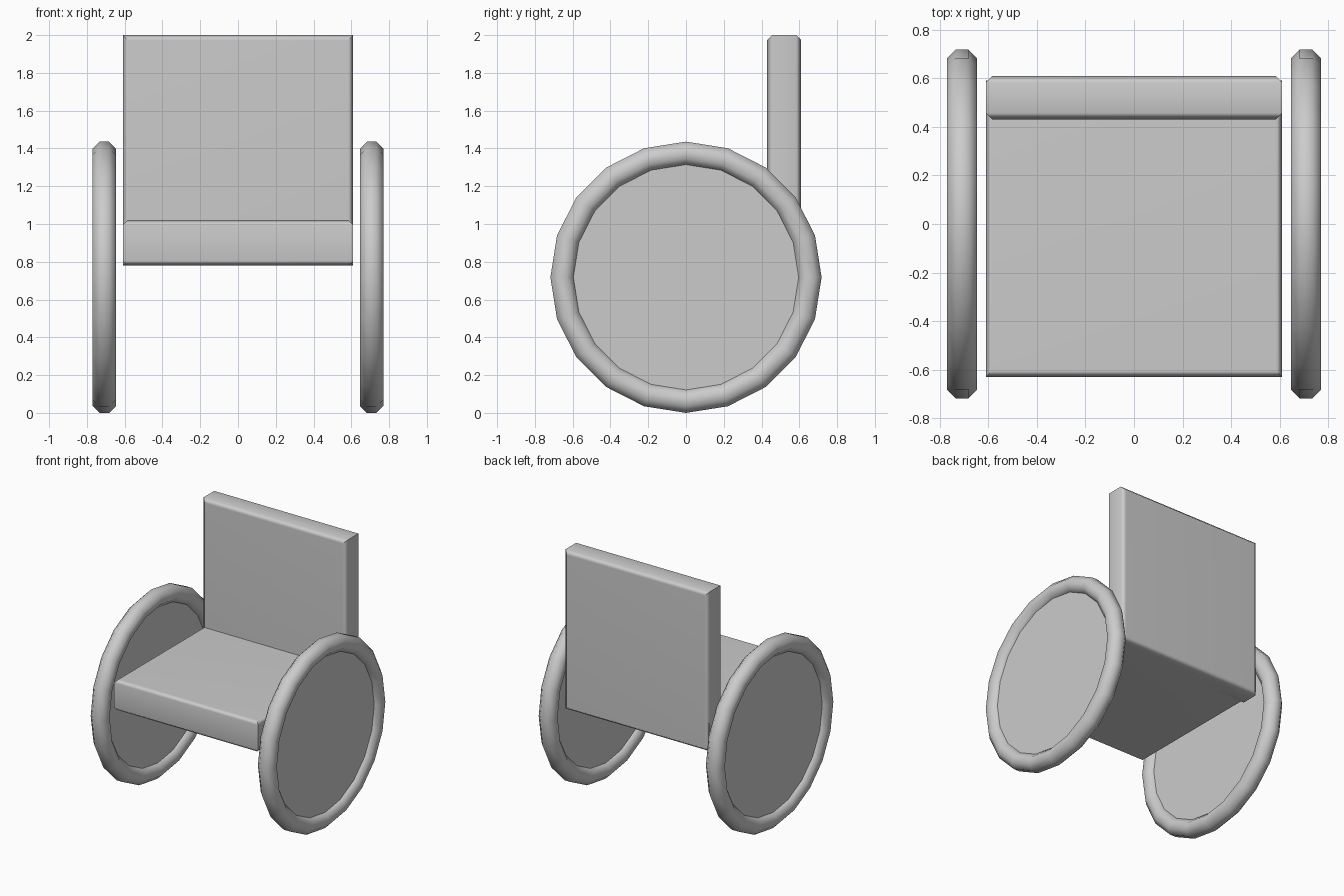
import bpy, bmesh, math
from mathutils import Matrix, Vector

if "Cube" in bpy.data.objects:
    bpy.data.objects.remove(bpy.data.objects["Cube"])


def cushion(name, lo, hi, axis, bevel):
    """Box whose two broad faces (across `axis`) have a chamfered perimeter."""
    lo, hi = Vector(lo), Vector(hi)
    size, mid = hi - lo, (lo + hi) / 2
    bm = bmesh.new()
    bmesh.ops.create_cube(bm, size=1, matrix=Matrix.Translation(mid) @ Matrix.Diagonal((*size, 1)))
    rims = [e for e in bm.edges if abs(e.verts[0].co[axis] - e.verts[1].co[axis]) < 1e-5]
    bmesh.ops.bevel(bm, geom=rims, offset=bevel, offset_type='OFFSET', segments=1,
                    profile=0.5, affect='EDGES')
    mesh = bpy.data.meshes.new(name)
    bm.to_mesh(mesh)
    bm.free()
    ob = bpy.data.objects.new(name, mesh)
    bpy.context.collection.objects.link(ob)
    smooth(ob, 50)
    ob.modifiers.new("Weighted", 'WEIGHTED_NORMAL').keep_sharp = True
    return ob


def smooth(ob, angle):
    bpy.ops.object.select_all(action='DESELECT')
    ob.select_set(True)
    bpy.context.view_layer.objects.active = ob
    bpy.ops.object.shade_smooth_by_angle(angle=math.radians(angle))


def tyre(name, loc, major, minor, sides, section):
    """Torus around the x axis with flats on the tread, sides and inside."""
    bm = bmesh.new()
    r = minor / math.cos(math.pi / section)
    ring = []
    for i in range(section):
        a = 2 * math.pi * (i + 0.5) / section
        ring.append(bm.verts.new((r * math.sin(a), 0, major + r * math.cos(a))))
    edges = [bm.edges.new((ring[i], ring[(i + 1) % section])) for i in range(section)]
    bmesh.ops.spin(bm, geom=ring + edges, cent=(0, 0, 0), axis=(1, 0, 0),
                   angle=2 * math.pi, steps=sides, use_merge=True)
    bmesh.ops.remove_doubles(bm, verts=bm.verts, dist=1e-4)
    bmesh.ops.recalc_face_normals(bm, faces=bm.faces)
    mesh = bpy.data.meshes.new(name)
    bm.to_mesh(mesh)
    bm.free()
    ob = bpy.data.objects.new(name, mesh)
    ob.location = loc
    bpy.context.collection.objects.link(ob)
    smooth(ob, 60)


# Seat and backrest
cushion("seat", (-0.61, -0.63, 0.78), (0.61, 0.59, 1.02), 2, 0.025)
cushion("backrest", (-0.61, 0.43, 0.78), (0.61, 0.61, 2.0), 1, 0.027)

# Wheels: faceted tyre with a solid disc inside
for side, label in ((-1, "left"), (1, "right")):
    centre = (side * 0.708, 0, 0.718)
    tyre(label + "_tyre", centre, 0.656, 0.062, 20, 8)
    bpy.ops.mesh.primitive_cylinder_add(vertices=32, radius=0.605, depth=0.056,
                                        location=centre, rotation=(0, math.pi / 2, 0))
    disc = bpy.context.object
    disc.name = label + "_wheel_disc"
    smooth(disc, 30)
